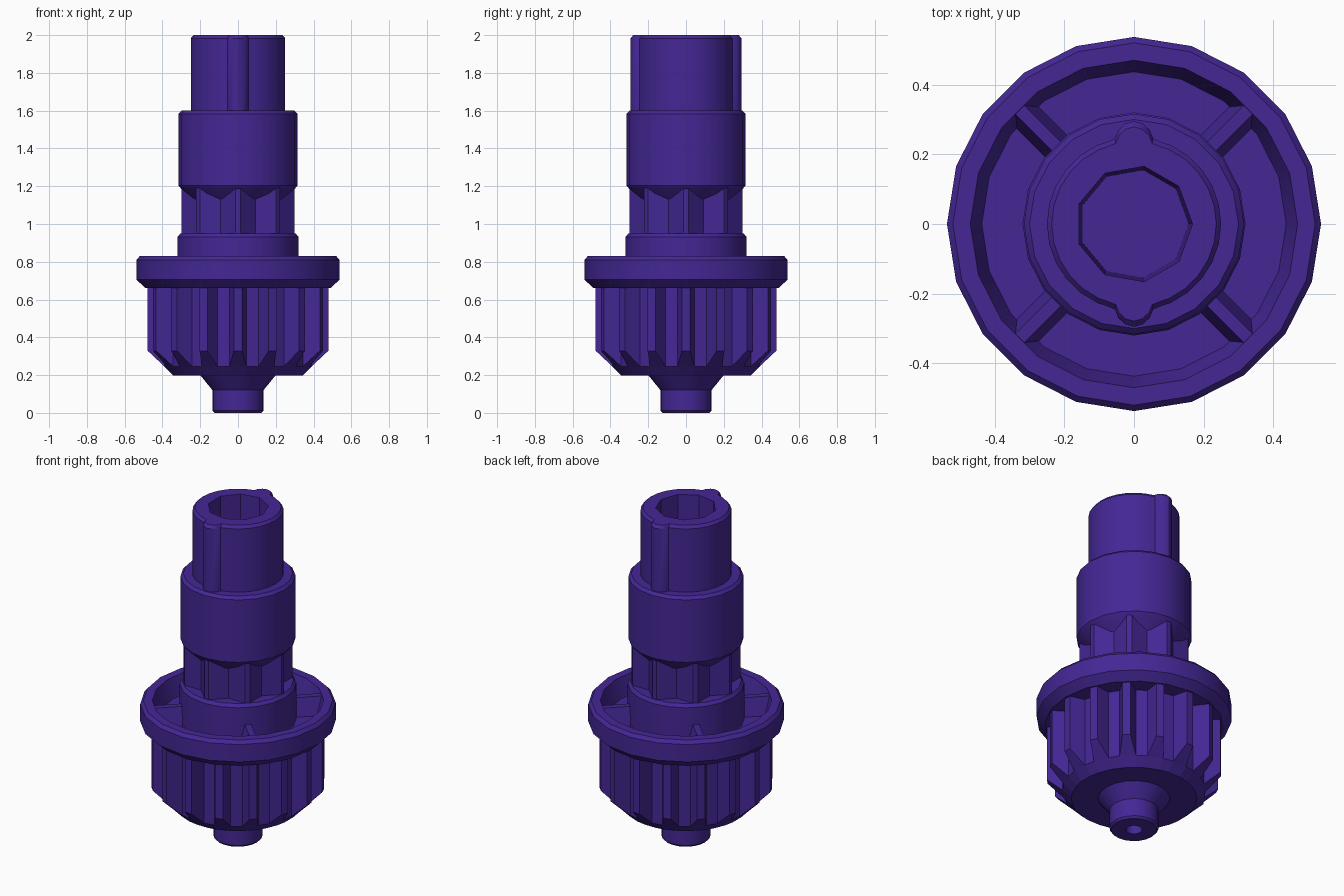
import bpy, bmesh, math
from math import sin, cos, pi, radians

if "Cube" in bpy.data.objects:
    bpy.data.objects.remove(bpy.data.objects["Cube"])

purple = bpy.data.materials.new("deep purple")
purple.diffuse_color = (0.058, 0.020, 0.300, 1)
purple.use_nodes = True
purple.node_tree.nodes["Principled BSDF"].inputs["Base Color"].default_value = purple.diffuse_color


def finish(name, bm, smooth=True):
    bmesh.ops.remove_doubles(bm, verts=bm.verts, dist=1e-5)
    bmesh.ops.recalc_face_normals(bm, faces=bm.faces)
    mesh = bpy.data.meshes.new(name)
    bm.to_mesh(mesh)
    bm.free()
    mesh.materials.append(purple)
    obj = bpy.data.objects.new(name, mesh)
    bpy.context.collection.objects.link(obj)
    if smooth:
        bpy.ops.object.select_all(action='DESELECT')
        obj.select_set(True)
        bpy.context.view_layer.objects.active = obj
        bpy.ops.object.shade_smooth_by_angle(angle=radians(30))
    return obj


def ring(bm, pts, z):
    return [bm.verts.new((x, y, z)) for x, y in pts]


def bridge(bm, a, b):
    n = len(a)
    for i in range(n):
        j = (i + 1) % n
        bm.faces.new((a[i], a[j], b[j], b[i]))


def circle(r, n):
    return [(r * cos(2 * pi * i / n), r * sin(2 * pi * i / n)) for i in range(n)]


def lathe(name, profile, n=20):
    # profile of (radius, height); radius 0 closes the end
    bm = bmesh.new()
    rings = [ring(bm, circle(r, n), z) for r, z in profile if r > 0]
    for a, b in zip(rings, rings[1:]):
        bridge(bm, a, b)
    if profile[0][0] == 0:
        bm.faces.new(rings[0])
    if profile[-1][0] == 0:
        bm.faces.new(rings[-1])
    return finish(name, bm)


def tooth_outline(count, tip_r, tip_w, root_r, root_w):
    # four points per tooth: root, tip, tip, root
    pts = []
    for i in range(count):
        a = 2 * pi * i / count + pi / 2
        for r, w in ((root_r, -root_w), (tip_r, -tip_w), (tip_r, tip_w), (root_r, root_w)):
            pts.append((r * cos(a) - w * sin(a), r * sin(a) + w * cos(a)))
    return pts


# Bottom pin with a small blind hole and a flared base
lathe("bottom_pin", [(0, 0.12), (0.045, 0.12), (0.045, 0.0), (0.125, 0.0), (0.135, 0.012),
                     (0.135, 0.12), (0.2, 0.2), (0.2, 0.22), (0, 0.22)])

# Gear with teeth cut by a cone at the lower end
bm = bmesh.new()
outline = tooth_outline(16, 0.478, 0.022, 0.39, 0.045)
top = ring(bm, outline, 0.67)
cut = [bm.verts.new((x, y, 0.33 - (0.48 - math.hypot(x, y)) * 0.96)) for x, y in outline]
bridge(bm, top, cut)
roots = [v for i, v in enumerate(cut) if i % 4 in (0, 3)]
for i in range(0, len(cut), 4):
    bm.faces.new(cut[i:i + 4])
base = ring(bm, [(v.co.x * 0.345 / v.co.xy.length, v.co.y * 0.345 / v.co.xy.length)
                 for v in roots], 0.197)
bridge(bm, roots, base)
bm.faces.new(base)
bm.faces.new(top)
finish("gear", bm, smooth=False)

# Flange with a recessed top
lathe("flange", [(0, 0.66), (0.49, 0.66), (0.537, 0.705), (0.537, 0.81), (0.52, 0.83),
                 (0.47, 0.83), (0.437, 0.72), (0, 0.72)])

# Four drafted ribs across the recess
for k in range(4):
    a = pi / 4 + k * pi / 2
    bm = bmesh.new()
    ends = []
    for r in (0.27, 0.468):
        ends.append([bm.verts.new((r * cos(a) - w * sin(a), r * sin(a) + w * cos(a), z))
                     for w, z in ((-0.045, 0.715), (0.045, 0.715), (0.018, 0.826), (-0.018, 0.826))])
    bridge(bm, *ends)
    for e in ends:
        bm.faces.new(e)
    finish("rib_%d" % (k + 1), bm, smooth=False)

# Collar above the flange
lathe("collar", [(0, 0.7), (0.32, 0.7), (0.32, 0.932), (0.305, 0.95), (0, 0.95)])

# Splined neck with eight pointed teeth
bm = bmesh.new()
pts = tooth_outline(8, 0.3, 0.014, 0.24 * cos(pi / 8), 0.24 * sin(pi / 8))
low, high = ring(bm, pts, 0.94), ring(bm, pts, 1.2)
bridge(bm, low, high)
bmesh.ops.remove_doubles(bm, verts=bm.verts, dist=1e-4)
finish("splined_neck", bm, smooth=False)

# Sleeve with a conical underside
lathe("sleeve", [(0.2, 1.09), (0.3, 1.185), (0.316, 1.205), (0.316, 1.583), (0.3, 1.6), (0.2, 1.6)])

# Hollow stem with a rounded key on the front and back
key = [(0.08, 0.235), (0.055, 0.245), (0.045, 0.27), (0.025, 0.288), (0, 0.295)]
half = [(0.25 * cos(t), 0.25 * sin(t)) for t in (radians(d) for d in range(0, 66, 13))]
quarter = half + key
side = quarter + [(-x, y) for x, y in quarter[-2::-1]]
stem = side[:-1] + [(-x, -y) for x, y in side[:-1]]
bm = bmesh.new()
foot = ring(bm, stem, 1.59)
shoulder = ring(bm, stem, 1.983)
rim = ring(bm, [(x * 0.945, y * 0.945) for x, y in stem], 2.0)
mouth = ring(bm, circle(0.168, 9), 2.0)
floor = ring(bm, circle(0.157, 9), 1.2)
bridge(bm, foot, shoulder)
bridge(bm, shoulder, rim)
bridge(bm, mouth, floor)
bm.faces.new(floor)
edges = [bm.edges.get((loop[i - 1], loop[i])) for loop in (rim, mouth) for i in range(len(loop))]
bmesh.ops.triangle_fill(bm, edges=edges, use_beauty=True)
finish("keyed_stem", bm)
